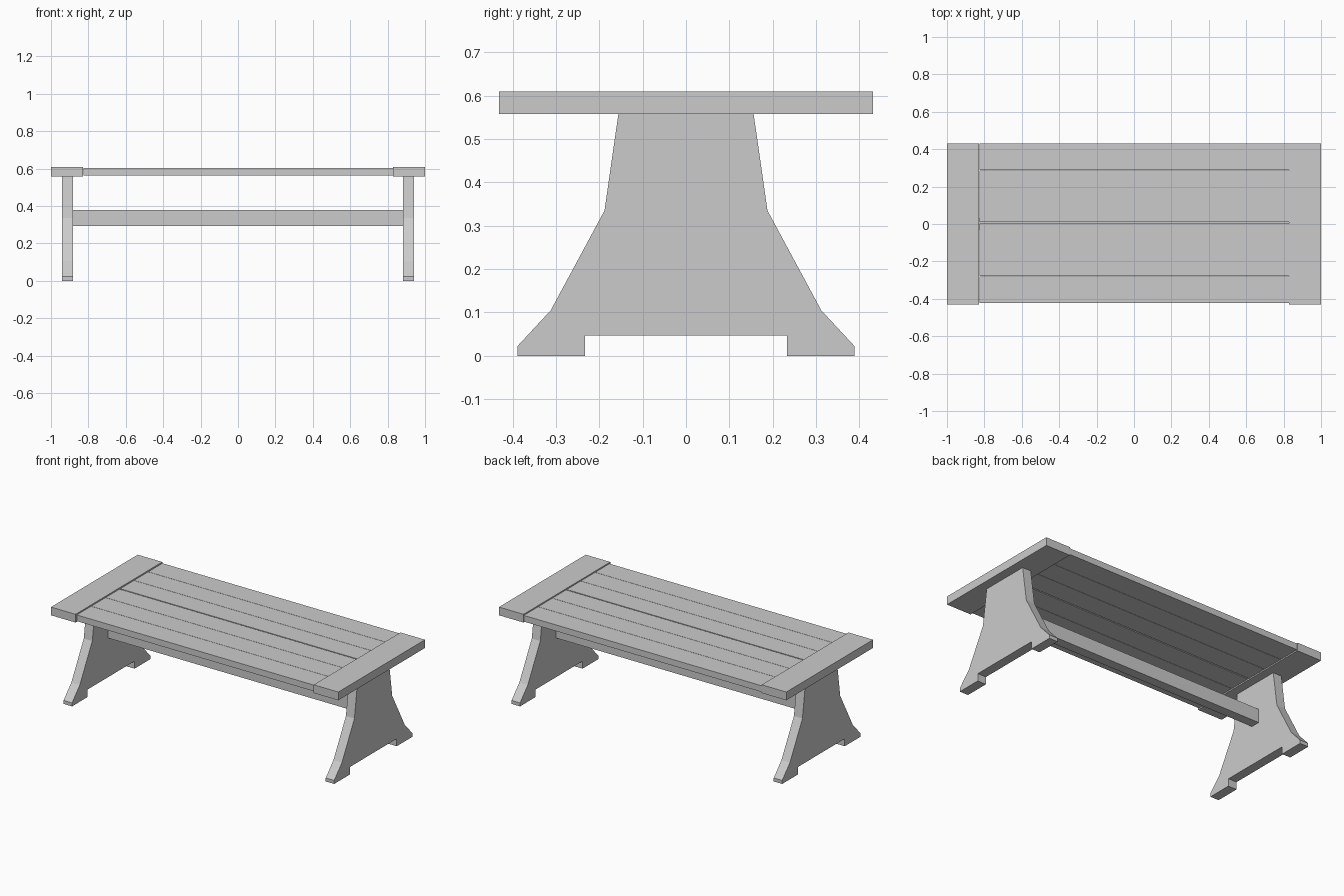
import bpy, bmesh

if "Cube" in bpy.data.objects:
    bpy.data.objects.remove(bpy.data.objects["Cube"])


def make_object(name, bm):
    bmesh.ops.recalc_face_normals(bm, faces=bm.faces[:])
    mesh = bpy.data.meshes.new(name)
    bm.to_mesh(mesh)
    bm.free()
    obj = bpy.data.objects.new(name, mesh)
    bpy.context.collection.objects.link(obj)
    return obj


def box(name, x, y, z):
    """Box spanning the given (min, max) ranges."""
    bm = bmesh.new()
    bmesh.ops.create_cube(bm, size=1)
    for v in bm.verts:
        v.co = [r[0] if c < 0 else r[1] for c, r in zip(v.co, (x, y, z))]
    return make_object(name, bm)


def trestle(name, x0, x1, half):
    """Leg panel: half profile mirrored in y, extruded along x."""
    outline = half + [(-y, z) for y, z in reversed(half)]
    bm = bmesh.new()
    face = bm.faces.new([bm.verts.new((x0, y, z)) for y, z in outline])
    ext = bmesh.ops.extrude_face_region(bm, geom=[face], use_keep_orig=True)
    for g in ext["geom"]:
        if isinstance(g, bmesh.types.BMVert):
            g.co.x = x1
    return make_object(name, bm)


# Tabletop planks with narrow gaps
edges = [-0.422, -0.279, -0.136, 0.007, 0.147, 0.288, 0.43]
gaps = [0, 0.001, 0.001, 0.0035, 0.001, 0.001, 0]
for i in range(6):
    box(f"top_plank_{i + 1}", (-0.827, 0.828),
        (edges[i] + gaps[i], edges[i + 1] - gaps[i + 1]), (0.564, 0.603))

# End boards, legs on each side
half_profile = [(0.233, 0.047), (0.233, 0), (0.389, 0), (0.389, 0.022),
                (0.312, 0.105), (0.188, 0.335), (0.156, 0.558)]
for side, s in (("left", -1), ("right", 1)):
    box(f"{side}_end_board", sorted((s * 0.829, s * 1.0)), (-0.431, 0.431), (0.558, 0.61))
    trestle(f"{side}_trestle_leg", s * 0.883, s * 0.942, half_profile)

# Stretcher beam between the legs
box("stretcher", (-0.884, 0.884), (-0.03, 0.03), (0.293, 0.379))
